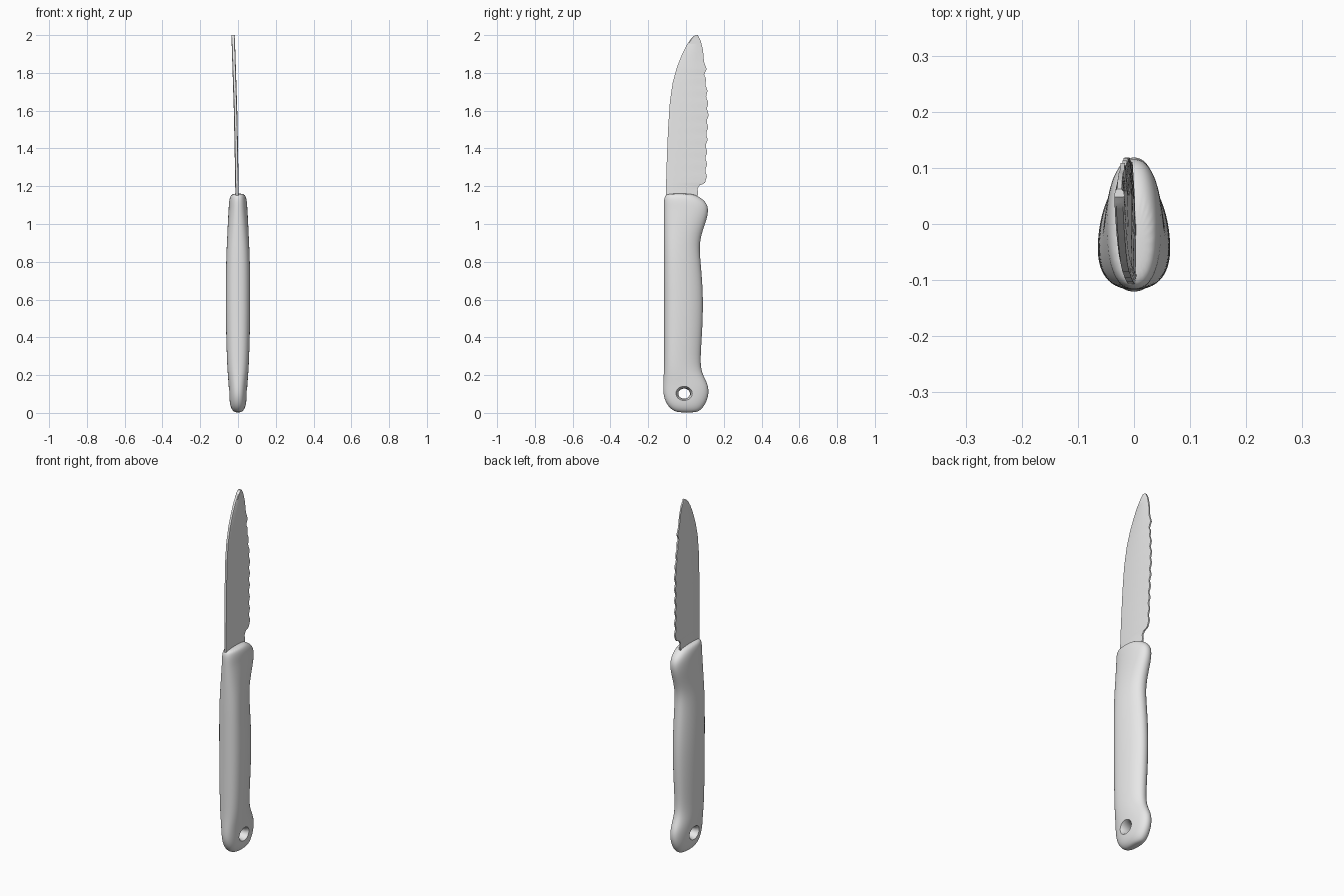
import bpy, bmesh, math

cube = bpy.data.objects.get("Cube")
if cube:
    bpy.data.objects.remove(cube, do_unlink=True)

grey = bpy.data.materials.new("light_grey")
grey.use_nodes = True
colour = (0.8, 0.8, 0.8, 1)
grey.diffuse_color = colour
grey.node_tree.nodes["Principled BSDF"].inputs["Base Color"].default_value = colour


def lerp_keys(keys, z):
    """Value at height z along a list of (height, value) pairs."""
    for (a, va), (b, vb) in zip(keys, keys[1:]):
        if z <= b:
            return va + (vb - va) * max(0, (z - a) / (b - a))
    return keys[-1][1]


def loft(name, rings):
    """Skin a closed solid through equal-sized rings of points."""
    bm = bmesh.new()
    loops = [[bm.verts.new(p) for p in ring] for ring in rings]
    n = len(loops[0])
    for low, high in zip(loops, loops[1:]):
        for i in range(n):
            j = (i + 1) % n
            bm.faces.new((low[i], low[j], high[j], high[i]))
    bm.faces.new(loops[0][::-1])
    bm.faces.new(loops[-1])
    bmesh.ops.recalc_face_normals(bm, faces=bm.faces)
    mesh = bpy.data.meshes.new(name)
    bm.to_mesh(mesh)
    bm.free()
    mesh.materials.append(grey)
    obj = bpy.data.objects.new(name, mesh)
    bpy.context.collection.objects.link(obj)
    return obj


def activate(obj):
    bpy.ops.object.select_all(action="DESELECT")
    obj.select_set(True)
    bpy.context.view_layer.objects.active = obj


# Handle stations: height, back y, finger-side y, half width, finger-side thinning
stations = [
    (0.002, -0.04, 0.05, 0.015, 0.0),
    (0.012, -0.07, 0.075, 0.03, 0.0),
    (0.04, -0.1, 0.1, 0.043, 0.05),
    (0.09, -0.122, 0.122, 0.047, 0.05),
    (0.15, -0.122, 0.12, 0.05, 0.1),
    (0.21, -0.118, 0.083, 0.054, 0.2),
    (0.28, -0.117, 0.076, 0.057, 0.25),
    (0.4, -0.117, 0.085, 0.061, 0.25),
    (0.6, -0.117, 0.094, 0.064, 0.25),
    (0.78, -0.118, 0.08, 0.062, 0.25),
    (0.88, -0.118, 0.07, 0.059, 0.2),
    (0.95, -0.118, 0.083, 0.056, 0.15),
    (1.03, -0.118, 0.113, 0.053, 0.1),
    (1.08, -0.118, 0.12, 0.05, 0.05),
    (1.115, -0.118, 0.108, 0.048, 0.05),
    (1.145, -0.115, 0.07, 0.043, 0.0),
    (1.162, -0.1, 0.03, 0.03, 0.0),
]


def handle_ring(z, back, finger, width, thin, sides=24):
    ring = []
    for i in range(sides):
        a = math.tau * i / sides
        c, s = math.cos(a), math.sin(a)
        x = width * math.copysign(abs(c) ** 0.85, c) * (1 - thin * s)
        y = (back + finger) / 2 + (finger - back) / 2 * math.copysign(abs(s) ** 0.9, s)
        ring.append((x, y, z))
    return ring


handle = loft("handle", [handle_ring(*s) for s in stations])
subdivide = handle.modifiers.new("rounding", "SUBSURF")
subdivide.levels = subdivide.render_levels = 2

# Flared hanging hole through the butt
flare = [(-0.08, 0.07), (-0.05, 0.046), (-0.03, 0.035), (0, 0.031),
         (0.03, 0.035), (0.05, 0.046), (0.08, 0.07)]
hole = loft("hole_cutter", [
    [(x, -0.01 + r * math.cos(math.tau * i / 32), 0.102 + 0.85 * r * math.sin(math.tau * i / 32))
     for i in range(32)] for x, r in flare])
hole.hide_render = True
cut = handle.modifiers.new("hanging_hole", "BOOLEAN")
cut.operation = "DIFFERENCE"
cut.solver = "EXACT"
cut.object = hole
activate(handle)
for modifier in list(handle.modifiers):
    bpy.ops.object.modifier_apply(modifier=modifier.name)
bpy.data.objects.remove(hole, do_unlink=True)
bpy.ops.object.shade_smooth_by_angle(angle=math.radians(40))

# Blade outline: spine and toothed cutting edge
spine = [(1.1, -0.108), (1.3, -0.103), (1.5, -0.095), (1.65, -0.085), (1.75, -0.07),
         (1.83, -0.048), (1.9, -0.02), (1.95, 0.005), (1.985, 0.03), (2.0, 0.048)]
edge = [(1.1, 0.05), (1.165, 0.065), (1.185, 0.06), (1.205, 0.072), (1.215, 0.1),
        (1.24, 0.106), (1.4, 0.108), (1.6, 0.116), (1.75, 0.106), (1.79, 0.096),
        (1.82, 0.109), (1.86, 0.095), (1.92, 0.09), (1.97, 0.078), (2.0, 0.062)]
lean = [(1.1, -0.004), (1.4, -0.009), (1.6, -0.013), (2.0, -0.026)]


def blade_ring(z):
    back, front, x = (lerp_keys(k, z) for k in (spine, edge, lean))
    if 1.24 < z < 1.78:
        front += 0.004 * math.sin(math.tau * z / 0.065)
    section = [(0, 0.006), (0.08, 0.009), (0.7, 0.008), (1, 0.004)]
    side = [(t, back + (front - back) * f) for f, t in section]
    return ([(x + t, y, z) for t, y in side]
            + [(x - t, y, z) for t, y in reversed(side)])


rows = 120
blade = loft("blade", [blade_ring(1.1 + 0.9 * i / rows) for i in range(rows + 1)])
activate(blade)
bpy.ops.object.shade_smooth_by_angle(angle=math.radians(30))
